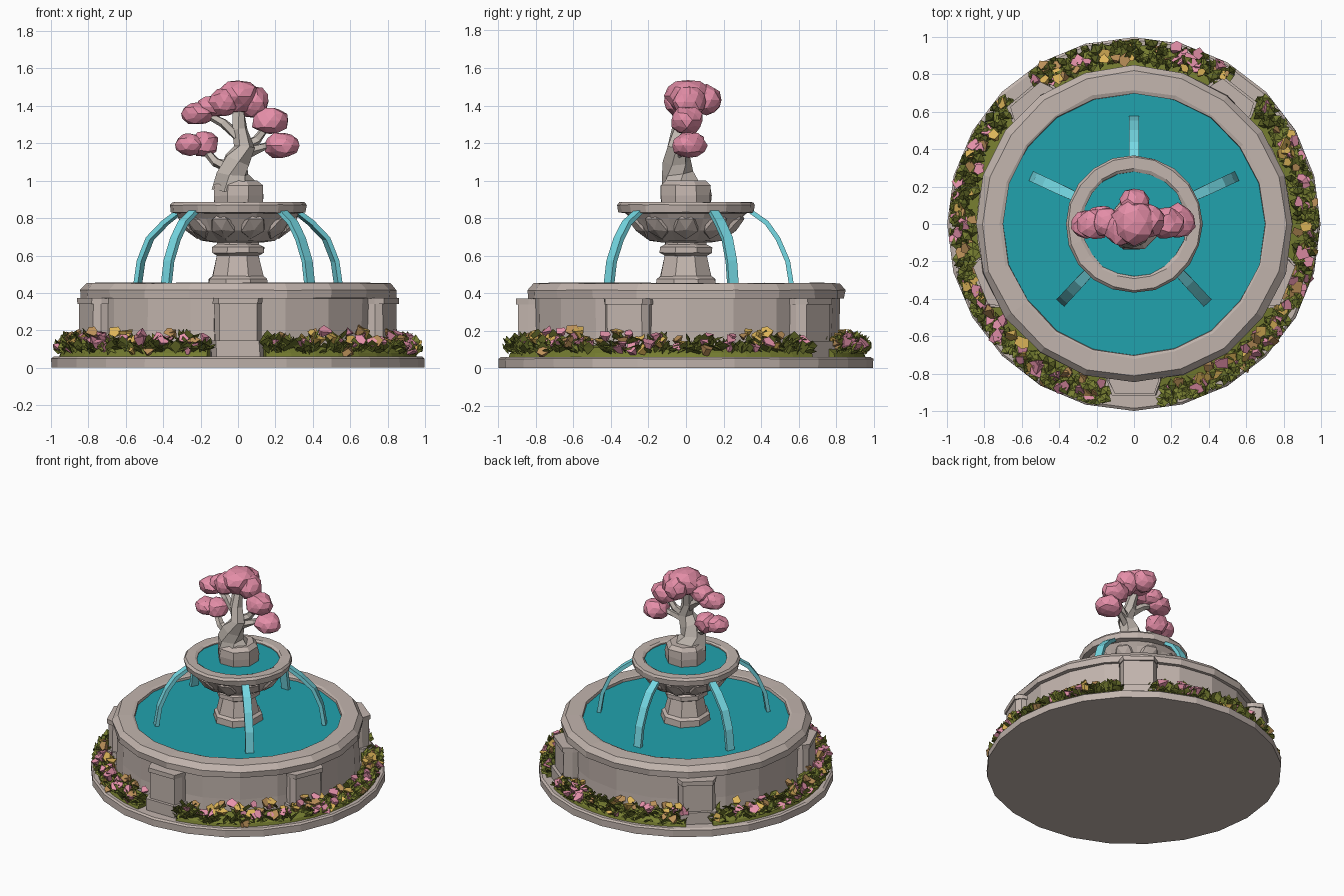
import bpy, bmesh, math, random
from mathutils import Vector, Matrix

if "Cube" in bpy.data.objects:
    bpy.data.objects.remove(bpy.data.objects["Cube"])

random.seed(7)


def material(name, r, g, b):
    m = bpy.data.materials.new(name)
    m.diffuse_color = (r, g, b, 1)
    m.use_nodes = True
    m.node_tree.nodes["Principled BSDF"].inputs["Base Color"].default_value = m.diffuse_color
    return m


STONE = material("stone", 0.54, 0.46, 0.42)
BARK = material("bark", 0.53, 0.475, 0.43)
WATER = material("pool water", 0.015, 0.36, 0.42)
STREAM = material("falling water", 0.18, 0.70, 0.78)
BLOSSOM = material("blossom pink", 0.78, 0.27, 0.39)
LEAF = material("leaf green", 0.18, 0.205, 0.03)
DARK_LEAF = material("dark leaf", 0.125, 0.15, 0.022)
YELLOW = material("yellow petal", 0.72, 0.46, 0.10)
PINK = material("pink petal", 0.80, 0.29, 0.41)
TAN = material("tan petal", 0.50, 0.28, 0.10)


def finish(bm, name, *mats):
    bmesh.ops.recalc_face_normals(bm, faces=bm.faces)
    me = bpy.data.meshes.new(name)
    bm.to_mesh(me)
    bm.free()
    for m in mats:
        me.materials.append(m)
    ob = bpy.data.objects.new(name, me)
    bpy.context.collection.objects.link(ob)
    return ob


def skin(bm, rings, caps=True):
    """Join successive closed rings of vertices with quads."""
    for a, b in zip(rings, rings[1:]):
        for i in range(len(a)):
            j = (i + 1) % len(a)
            bm.faces.new((a[i], a[j], b[j], b[i]))
    if caps:
        bm.faces.new(rings[0][::-1])
        bm.faces.new(rings[-1])


def lathe(name, profile, sides, mat, jitter=0.0, phase=0.0, petals=None):
    """Hewn round stone; petals maps a profile row to its scallop depth."""
    bm = bmesh.new()
    rings = []
    for k, (r, z) in enumerate(profile):
        ring = []
        for i in range(sides):
            a = 2 * math.pi * (i + phase) / sides
            rr = r + random.uniform(-jitter, jitter)
            if petals and i % 2:
                rr -= petals.get(k, 0)
            dz = random.uniform(-jitter, jitter) * 0.4 if 0 < k < len(profile) - 1 else 0
            ring.append(bm.verts.new((rr * math.cos(a), rr * math.sin(a), z + dz)))
        rings.append(ring)
    skin(bm, rings)
    return finish(bm, name, mat)


def tube(name, points, mat, sides=6, flat=None, turn=0.0, jitter=0.0):
    """Tapered tube through (x, y, z, radius); flat gives a rectangular section."""
    bm = bmesh.new()
    pts = [Vector(p[:3]) for p in points]
    rings = []
    for k, p in enumerate(pts):
        t = pts[min(k + 1, len(pts) - 1)] - pts[max(k - 1, 0)]
        q = Vector((0, 0, 1)).rotation_difference(t)
        if flat:
            section = [(x * flat[0], y * flat[1]) for x, y in ((1, 1), (-1, 1), (-1, -1), (1, -1))]
        else:
            section = [(math.cos(2 * math.pi * i / sides + 0.35 * k), math.sin(2 * math.pi * i / sides + 0.35 * k))
                       for i in range(sides)]
        s = points[k][3]
        rings.append([bm.verts.new(p + q @ Vector((x * s * random.uniform(1 - jitter, 1 + jitter), y * s, 0)))
                      for x, y in section])
    skin(bm, rings)
    bm.transform(Matrix.Rotation(turn, 4, 'Z'))
    return finish(bm, name, mat)


# Stone foot and main basin
lathe("base_slab", [(0.998, 0), (0.998, 0.05), (0.985, 0.06)], 24, STONE, 0.002)
lathe("basin_wall", [(0.825, 0.05), (0.82, 0.2), (0.82, 0.385)], 20, STONE, 0.004)
lathe("basin_rim", [(0.80, 0.37), (0.845, 0.37), (0.85, 0.415), (0.815, 0.452), (0.72, 0.454),
                    (0.703, 0.45), (0.70, 0.40)], 20, STONE, 0.006)
lathe("basin_water", [(0.71, 0.41), (0.71, 0.43)], 20, WATER)


# Buttress piers around the wall, each a plinth and a tapering shaft
def block(bm, z0, z1, reach, half):
    rings = []
    for z in (z0, z1):
        rings.append([bm.verts.new((x, y + random.uniform(-.004, .004), z)) for x, y in
                      ((0.76, -half), (0.84, -half), (reach, -half * 0.8), (reach, half * 0.8),
                       (0.84, half), (0.76, half))])
    skin(bm, rings)


PIERS = (-90, -22, 52, 130, 202)
for n, deg in enumerate(PIERS):
    bm = bmesh.new()
    reach = 0.905 if n in (0, 2, 3) else 0.885
    block(bm, 0.05, 0.145, reach + 0.012, 0.145)
    block(bm, 0.14, 0.345, reach - 0.01, 0.125)
    block(bm, 0.34, 0.372, reach, 0.132)
    bm.transform(Matrix.Rotation(math.radians(deg), 4, 'Z'))
    finish(bm, f"pier_{n}", STONE)

# Pedestal, bowl and planter
lathe("pedestal", [(0.172, 0.42), (0.168, 0.475), (0.148, 0.49), (0.12, 0.60), (0.15, 0.615),
                   (0.15, 0.645), (0.12, 0.66), (0.12, 0.70)], 8, STONE, 0.003, 0.5)
lathe("bowl", [(0.13, 0.67), (0.20, 0.68), (0.28, 0.735), (0.315, 0.80), (0.325, 0.825), (0.36, 0.83),
               (0.367, 0.87), (0.355, 0.885), (0.295, 0.885), (0.28, 0.875), (0.28, 0.85)],
      20, STONE, 0.004, 0.0, {1: 0.02, 2: 0.03, 3: 0.02})
lathe("bowl_water", [(0.288, 0.855), (0.288, 0.867)], 20, WATER)
lathe("planter", [(0.138, 0.85), (0.144, 0.92), (0.14, 0.975), (0.115, 1.0)], 8, STONE, 0.006, 0.5)

# Carved petals under the bowl
bm = bmesh.new()
for i in range(10):
    at = Matrix.Rotation(math.radians(36 * i), 4, 'Z') @ Matrix.Translation((0.262, 0, 0.757)) @ \
        Matrix.Rotation(math.radians(-48), 4, 'Y') @ Matrix.Diagonal((0.09, 0.075, 0.03, 1))
    bmesh.ops.create_icosphere(bm, subdivisions=1, radius=1, matrix=at)
finish(bm, "bowl_petals", STONE)

# Arching streams of water, traced from the pool up to the bowl
for n, deg in enumerate((90, 25, 155, -47, -133)):
    far = 0.03 if n in (1, 2) else 0
    path = [(0.565 + far, 0, 0.425, 1), (0.542 + far, 0, 0.57, 1), (0.49 + far, 0, 0.69, 1),
            (0.43, 0, 0.775, 1), (0.345, 0, 0.835, 0.9)]
    tube(f"stream_{n}", path, STREAM, flat=(0.013, 0.028), turn=math.radians(deg))

# Crooked trunk with branches
tube("trunk", [(-0.02, -0.03, 0.97, 0.115), (-0.03, -0.045, 1.04, 0.085), (-0.005, -0.05, 1.11, 0.075),
               (0.035, -0.05, 1.18, 0.055), (0.01, -0.035, 1.27, 0.042), (0.0, 0, 1.40, 0.035)],
     BARK, 6, jitter=0.12)
for n, path in enumerate((
        [(0.0, -0.04, 1.24, .03), (-0.08, -0.02, 1.31, .025), (-0.18, 0, 1.36, .018)],
        [(-0.04, -0.05, 1.07, .035), (-0.12, -0.03, 1.10, .028), (-0.19, 0, 1.18, .02)],
        [(0.02, -0.04, 1.17, .032), (0.10, -0.01, 1.22, .026), (0.17, 0, 1.31, .018)],
        [(0.05, -0.03, 1.15, .03), (0.13, 0, 1.18, .022), (0.2, 0.02, 1.20, .018)])):
    tube(f"branch_{n}", path, BARK, 5, jitter=0.1)

# Faceted blossom clouds: centre and radii
CLOUDS = (((0.0, 0.01, 1.45), (0.12, 0.125, 0.088)), ((-0.075, -0.03, 1.42), (0.08, 0.09, 0.08)),
          ((0.085, 0.02, 1.42), (0.08, 0.09, 0.085)), ((0.0, 0.11, 1.43), (0.08, 0.08, 0.08)),
          ((-0.215, 0, 1.36), (0.09, 0.085, 0.062)), ((-0.14, 0.01, 1.395), (0.08, 0.08, 0.06)),
          ((-0.255, 0, 1.195), (0.08, 0.078, 0.06)), ((-0.18, 0.02, 1.195), (0.078, 0.082, 0.07)),
          ((0.17, 0.005, 1.322), (0.098, 0.09, 0.074)), ((0.235, 0.015, 1.188), (0.093, 0.094, 0.072)))
for n, (c, r) in enumerate(CLOUDS):
    bm = bmesh.new()
    bmesh.ops.create_icosphere(bm, subdivisions=2, radius=1.03)
    for v in bm.verts:
        v.co = Vector(c) + Vector([a * b for a, b in zip(v.co, r)]) * random.uniform(0.88, 1.06)
    finish(bm, f"blossom_{n}", BLOSSOM)

# Planting beds between gaps at three of the piers
BEDS = ((-81, 45), (56, 125), (136, 260))
for n, (a0, a1) in enumerate(BEDS):
    bm = bmesh.new()
    rings = []
    for i in range(16):
        a = math.radians(a0 + (a1 - a0) * i / 15)
        rings.append([bm.verts.new((r * math.cos(a), r * math.sin(a), z)) for r, z in
                      ((0.84, 0.05), (0.96, 0.05), (0.95, 0.08), (0.91, 0.11), (0.84, 0.12))])
    skin(bm, rings)
    finish(bm, f"bed_core_{n}", LEAF)

    # Chunky folded leaves pointing up and out
    bm = bmesh.new()
    for i in range(int((a1 - a0) * 2.7)):
        a, r = math.radians(random.uniform(a0, a1)), random.uniform(0.86, 0.965)
        top = 0.145 - 0.7 * max(0, r - 0.89)
        size = random.uniform(0.055, 0.085)
        turn = Matrix.Rotation(a + random.uniform(-1.8, 1.8), 4, 'Z') @ \
            Matrix.Rotation(random.uniform(0.3, 1.3), 4, 'Y')
        at = Matrix.Translation((r * math.cos(a), r * math.sin(a), random.uniform(0.075, top))) @ turn
        # ridge lies on the upper side of the leaf
        tip, left, right, ridge, root = [bm.verts.new(at @ (Vector(p) * size)) for p in
                                         ((0, 0, 1), (0, -.45, .5), (0, .45, .5), (-.2, 0, .4), (0, 0, -.1))]
        shade = 0 if random.random() < 0.75 else 1
        for f in ((tip, left, ridge), (tip, ridge, right), (root, ridge, left), (root, right, ridge),
                  (tip, right, left), (root, left, right)):
            bm.faces.new(f).material_index = shade
    # keep leaf tips on the slab
    for v in bm.verts:
        d = math.hypot(v.co.x, v.co.y)
        if d > 0.99:
            v.co.x, v.co.y = v.co.x * 0.99 / d, v.co.y * 0.99 / d
        v.co.z = max(v.co.z, 0.058)
    finish(bm, f"leaves_{n}", LEAF, DARK_LEAF)

    # Small angular flower heads
    bm = bmesh.new()
    for i in range(int((a1 - a0) * 0.6)):
        a, r = math.radians(random.uniform(a0 + 1, a1 - 1)), random.uniform(0.86, 0.965)
        z = random.uniform(0.135, 0.19) - 0.75 * max(0, r - 0.89)
        at = Matrix.Translation((r * math.cos(a), r * math.sin(a), z)) @ \
            Matrix.Rotation(a + random.uniform(-0.8, 0.8), 4, 'Z') @ Matrix.Rotation(random.uniform(0, 1.0), 4, 'Y')
        s = random.uniform(0.024, 0.038)
        cup = bmesh.ops.create_cone(bm, segments=5, radius1=s * 0.4, radius2=s, depth=s * 1.3,
                                    cap_ends=True, matrix=at)["verts"]
        kind = random.choice((0, 0, 0, 0, 1, 1, 2, 2))
        for f in {f for v in cup for f in v.link_faces}:
            f.material_index = kind
        for v in cup:
            v.co += Vector([random.uniform(-0.3, 0.3) * s for _ in range(3)])
    finish(bm, f"flowers_{n}", PINK, YELLOW, TAN)
